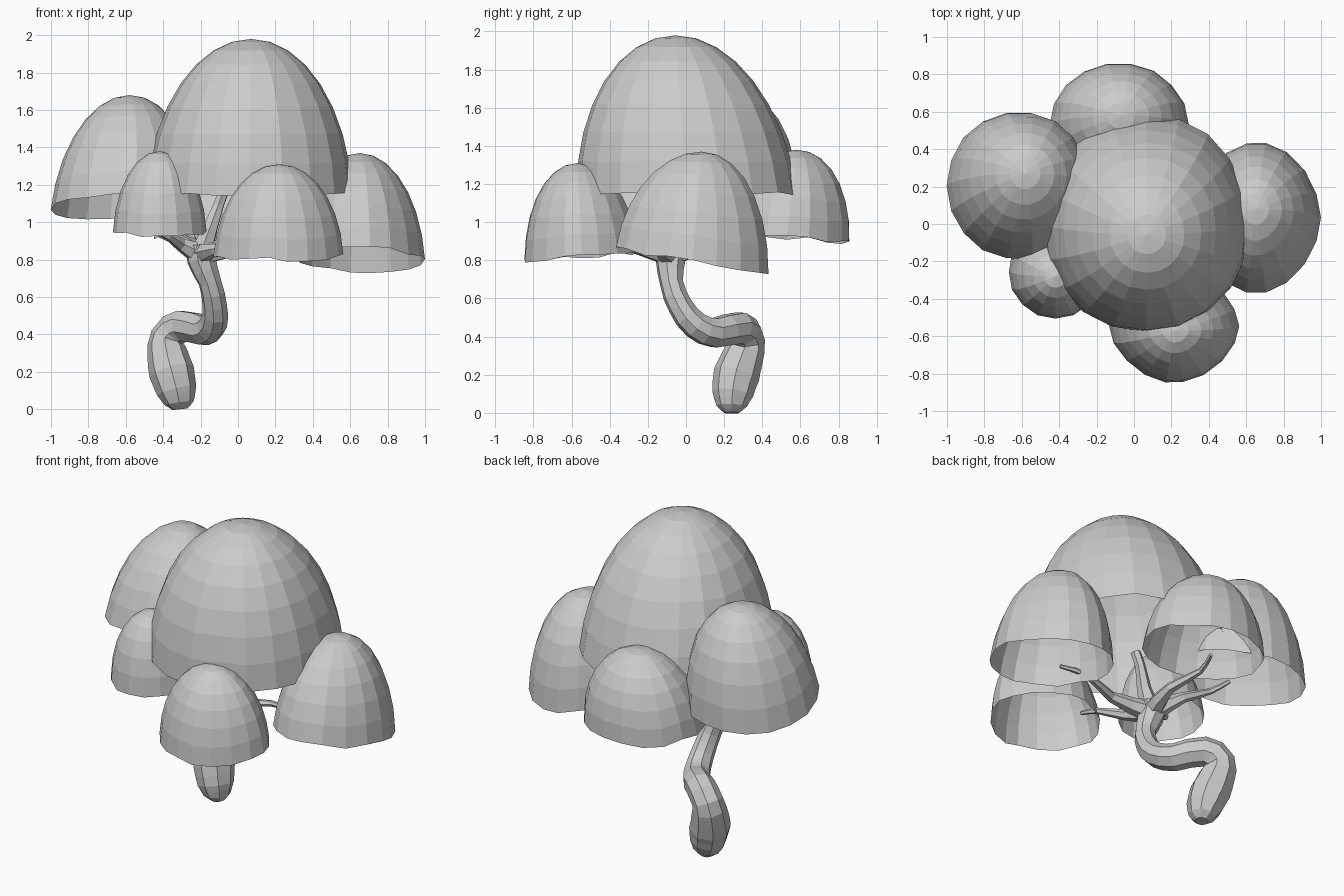
import bpy, bmesh, math, random
from mathutils import Vector

random.seed(4)
cube = bpy.data.objects.get("Cube")
if cube:
    bpy.data.objects.remove(cube)

grey = bpy.data.materials.new("plain grey")
grey.use_nodes = True
grey.diffuse_color = (0.6, 0.6, 0.6, 1)
grey.node_tree.nodes["Principled BSDF"].inputs["Base Color"].default_value = (0.6, 0.6, 0.6, 1)


def add_object(name, mesh):
    mesh.materials.clear()
    mesh.materials.append(grey)
    obj = bpy.data.objects.new(name, mesh)
    bpy.context.collection.objects.link(obj)
    return obj


def dome(name, centre, radii, apex, top, rim, tilt=(0, 0), pinch=1, segments=18, rings=7):
    """Open faceted shell: leaning apex, tilted ragged rim; pinch makes the plan diamond-like."""
    bm = bmesh.new()
    t_max = math.radians(84)
    low = math.cos(t_max)
    jitter = [(random.uniform(0.995, 1.01), random.uniform(-0.012, 0.012)) for _ in range(segments)]
    pole = bm.verts.new((*apex, top))
    previous = None
    for i in range(1, rings + 1):
        t = t_max * i / rings
        spread = math.sin(t) / math.sin(t_max)
        up = (math.cos(t) - low) / (1 - low)
        mid = Vector(centre).lerp(Vector(apex), up)
        ring = []
        for s, (swell, sag) in enumerate(jitter):
            a = math.tau * s / segments
            c, n = (math.copysign(abs(f) ** pinch, f) for f in (math.cos(a), math.sin(a)))
            edge = rim + tilt[0] * c + tilt[1] * n + sag
            ring.append(bm.verts.new((mid.x + radii[0] * spread * swell * c,
                                      mid.y + radii[1] * spread * swell * n,
                                      edge + (top - edge) * up)))
        for s in range(segments):
            e = (s + 1) % segments
            if previous:
                bm.faces.new((previous[s], ring[s], ring[e], previous[e]))
            else:
                bm.faces.new((pole, ring[s], ring[e]))
        previous = ring
    mesh = bpy.data.meshes.new(name)
    bm.to_mesh(mesh)
    bm.free()
    return add_object(name, mesh)


def limb(name, points, resolution):
    """Faceted tapering tube curving through (x, y, z, radius) points."""
    curve = bpy.data.curves.new(name + "_path", "CURVE")
    curve.dimensions = "3D"
    curve.bevel_depth = 1
    curve.bevel_resolution = resolution
    curve.use_fill_caps = True
    spline = curve.splines.new("BEZIER")
    spline.bezier_points.add(len(points) - 1)
    spline.resolution_u = 2
    spline.use_smooth = False
    for p, (x, y, z, r) in zip(spline.bezier_points, points):
        p.co = (x, y, z)
        p.radius = r
        p.handle_left_type = p.handle_right_type = "AUTO"
    path = bpy.data.objects.new(name + "_path", curve)
    bpy.context.collection.objects.link(path)
    bpy.context.view_layer.update()
    evaluated = path.evaluated_get(bpy.context.evaluated_depsgraph_get())
    mesh = bpy.data.meshes.new_from_object(evaluated)
    bpy.data.objects.remove(path)
    mesh.name = name
    return add_object(name, mesh)


# Foliage shells
dome("main_canopy", (0.06, 0.005), (0.555, 0.58), (0.07, -0.055), 1.98, 1.15,
     pinch=0.97, segments=20, rings=8)
dome("left_rear_canopy", (-0.615, 0.205), (0.385, 0.395), (-0.58, 0.27), 1.68, 1.09, (0.02, -0.07))
dome("rear_canopy", (-0.08, 0.53), (0.37, 0.33), (-0.07, 0.58), 1.38, 0.92, (0, -0.03))
dome("right_canopy", (0.655, 0.035), (0.345, 0.405), (0.65, 0.08), 1.37, 0.8, (-0.01, -0.07), 1.1)
dome("front_canopy", (0.215, -0.545), (0.345, 0.305), (0.22, -0.57), 1.31, 0.82, (0, 0.02), 1.13)
dome("left_front_canopy", (-0.42, -0.255), (0.25, 0.25), (-0.42, -0.28), 1.38, 0.95, (0, 0.02),
     segments=16, rings=6)

# Twisting trunk with a rounded, bulbous foot
limb("trunk", [
    (-0.31, 0.24, 0.0, 0.04), (-0.314, 0.24, 0.035, 0.08), (-0.328, 0.245, 0.1, 0.108),
    (-0.355, 0.265, 0.2, 0.122), (-0.378, 0.3, 0.3, 0.108), (-0.378, 0.322, 0.385, 0.092),
    (-0.3, 0.28, 0.445, 0.088), (-0.18, 0.15, 0.42, 0.082), (-0.13, 0.05, 0.46, 0.074),
    (-0.125, -0.03, 0.56, 0.066), (-0.15, -0.075, 0.68, 0.062), (-0.195, -0.08, 0.8, 0.08),
    (-0.2, -0.08, 0.88, 0.075)], 2)

# Branches: one reaching into each shell
fork = Vector((-0.2, -0.08, 0.83))
tips = {
    "main": (-0.07, -0.07, 1.18, 0.03), "left_rear": (-0.55, 0.21, 1.04, 0.012),
    "rear": (-0.18, 0.48, 0.96, 0.012), "right": (0.45, -0.13, 0.92, 0.012),
    "front": (0.04, -0.43, 0.89, 0.012), "left_front": (-0.44, -0.24, 0.96, 0.02)}
for name, (x, y, z, r) in tips.items():
    tip = Vector((x, y, z))
    side = (tip - fork).cross(Vector((0, 0, 1))) * 0.06
    knee = fork.lerp(tip, 0.4) + side
    wrist = fork.lerp(tip, 0.75) - side
    limb(name + "_branch", [(*fork, 0.065), (*knee, 0.025 + r * 0.6),
                            (*wrist, 0.01 + r * 0.7), (*tip, r)], 1)
